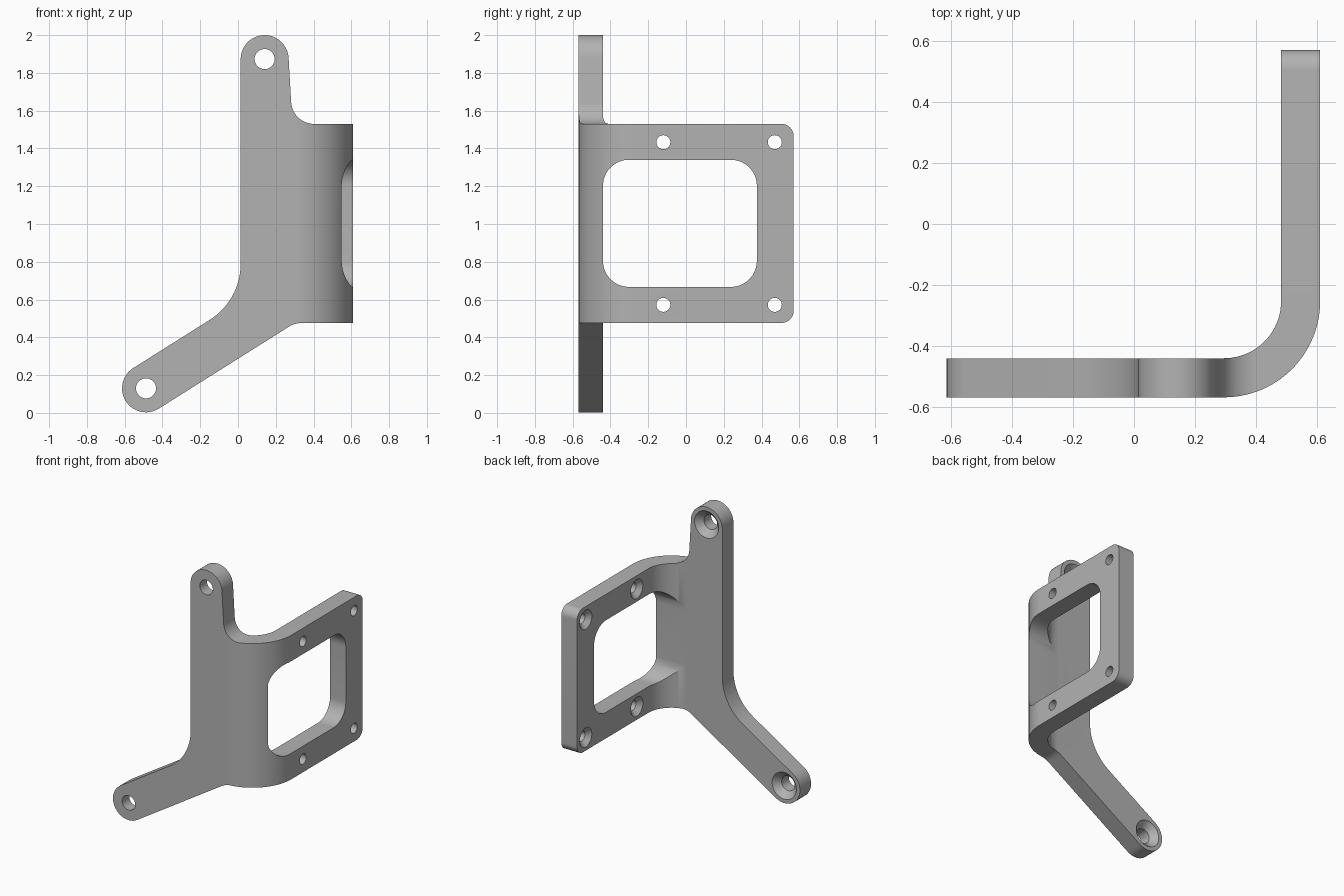
import bpy, bmesh, math
from mathutils import Vector, Matrix

if "Cube" in bpy.data.objects:
    bpy.data.objects.remove(bpy.data.objects["Cube"], do_unlink=True)

grey = bpy.data.materials.new("metal_grey")
grey.use_nodes = True
colour = (0.45, 0.45, 0.45, 1)
grey.diffuse_color = colour
grey.node_tree.nodes["Principled BSDF"].inputs["Base Color"].default_value = colour


def arc(cx, cy, r, a0, a1, steps=24):
    angles = [math.radians(a0 + (a1 - a0) * i / steps) for i in range(steps + 1)]
    return [(cx + r * math.cos(a), cy + r * math.sin(a)) for a in angles]


def fillet(before, corner, after, r, steps=16):
    """Points of a round of radius r at a corner."""
    p = Vector(corner)
    u = (Vector(before) - p).normalized()
    v = (Vector(after) - p).normalized()
    half = u.angle(v) / 2
    centre = p + (u + v).normalized() * r / math.sin(half)
    start = p + u * r / math.tan(half) - centre
    end = p + v * r / math.tan(half) - centre
    sweep = math.atan2(start.x * end.y - start.y * end.x, start.dot(end))
    return [tuple(centre + Matrix.Rotation(sweep * i / steps, 2) @ start)
            for i in range(steps + 1)]


def make_object(name, bm):
    bmesh.ops.recalc_face_normals(bm, faces=bm.faces)
    mesh = bpy.data.meshes.new(name)
    bm.to_mesh(mesh)
    bm.free()
    mesh.materials.append(grey)
    obj = bpy.data.objects.new(name, mesh)
    bpy.context.collection.objects.link(obj)
    return obj


def prism(name, points, place, low, high):
    """Extrude a 2D outline; place maps (a, b, depth) to a 3D point."""
    bm = bmesh.new()
    face = bm.faces.new([bm.verts.new(place(a, b, low)) for a, b in points])
    moved = bmesh.ops.extrude_face_region(bm, geom=[face])["geom"]
    shift = Vector(place(0, 0, high)) - Vector(place(0, 0, low))
    bmesh.ops.translate(bm, vec=shift, verts=[g for g in moved if isinstance(g, bmesh.types.BMVert)])
    return make_object(name, bm)


def lathe(name, profile, origin, axis):
    """Closed turned cutter from (radius, distance along axis) pairs."""
    bm = bmesh.new()
    turn = Vector((0, 0, 1)).rotation_difference(Vector(axis)).to_matrix()
    n = 48
    rings = [[bm.verts.new(Vector(origin) + turn @ Vector((x, y, h)))
              for x, y in arc(0, 0, r, 0, 360, n)[:-1]] for r, h in profile]
    for lower, upper in zip(rings, rings[1:]):
        for i in range(n):
            j = (i + 1) % n
            bm.faces.new((lower[i], lower[j], upper[j], upper[i]))
    bm.faces.new(rings[0])
    bm.faces.new(rings[-1])
    return make_object(name, bm)


def boolean(target, cutter, operation):
    mod = target.modifiers.new("cut", "BOOLEAN")
    mod.object, mod.operation, mod.solver = cutter, operation, "EXACT"
    bpy.context.view_layer.objects.active = target
    bpy.ops.object.modifier_apply(modifier=mod.name)
    bpy.data.objects.remove(cutter, do_unlink=True)


FRONT, BACK, SIDE, INNER, END = -0.568, -0.44, 0.61, 0.482, 0.57
BEND_X, BEND_Y = 0.295, -0.253
TOP, BOTTOM = 1.53, 0.476
LUG_R = 0.127
LUGS = [(0.141, 1.873), (-0.487, 0.13)]

# Bent plate, seen from above
plan = [(-1, BACK), (-1, FRONT)]
plan += arc(BEND_X, BEND_Y, SIDE - BEND_X, -90, 0, 40)
plan += [(SIDE, END), (INNER, END)]
plan += arc(BEND_X, BEND_Y, INNER - BEND_X, 0, -90, 40)
bracket = prism("bracket", plan, lambda a, b, d: (a, b, d), -0.2, 2.2)

# Outline of both arms and the flange, seen from the front
slope = 32.2
rise = math.tan(math.radians(slope))
upper_lug = arc(*LUGS[0], LUG_R, 2, 180)
lower_lug = arc(*LUGS[1], LUG_R, 90 + slope, 270 + slope)
left = upper_lug[-1][0]
elbow = (left, lower_lug[0][1] + (left - lower_lug[0][0]) * rise)
heel = (lower_lug[-1][0] + (BOTTOM - lower_lug[-1][1]) / rise, BOTTOM)
shoulder = (0.288, TOP)
outline = upper_lug + fillet(upper_lug[-1], elbow, lower_lug[0], 0.35)
outline += lower_lug + fillet(lower_lug[-1], heel, (1, BOTTOM), 0.13)
outline += [(1, BOTTOM), (1, TOP)] + fillet((1, TOP), shoulder, upper_lug[0], 0.122)
boolean(bracket, prism("outline", outline, lambda a, b, d: (a, d, b), -1, 1), "INTERSECT")

# Rounded outer corners of the flange
bm = bmesh.new()
bm.from_mesh(bracket.data)
corners = [e for e in bm.edges
           if all(v.co.y > END - 0.01 for v in e.verts)
           and abs(e.verts[0].co.z - e.verts[1].co.z) < 0.01]
bmesh.ops.bevel(bm, geom=corners, offset=0.065, segments=12, profile=0.5, affect="EDGES")
bm.to_mesh(bracket.data)
bm.free()

# Window through the flange
box = [(BACK + 0.0005, 0.667), (0.375, 0.667), (0.375, 1.34), (BACK + 0.0005, 1.34)]
window = []
for i, corner in enumerate(box):
    window += fillet(box[i - 1], corner, box[(i + 1) % 4], 0.138)
boolean(bracket, prism("window", window, lambda a, b, d: (d, a, b), 0.2, 1), "DIFFERENCE")


# Countersunk screw holes, opening on the inner faces
def screw_hole(origin, axis, r, sink):
    depth = sink - r
    profile = [(r, -0.2), (r, -depth), (sink, 0), (sink, 0.05)]
    boolean(bracket, lathe("screw_hole", profile, origin, axis), "DIFFERENCE")


for x, z in LUGS:
    screw_hole((x, BACK, z), (0, 1, 0), 0.053, 0.098)
for y in (-0.12, 0.47):
    for z in (0.572, 1.433):
        screw_hole((INNER, y, z), (-1, 0, 0), 0.037, 0.07)

bpy.ops.object.select_all(action="DESELECT")
bracket.select_set(True)
bpy.context.view_layer.objects.active = bracket
bpy.ops.object.shade_smooth_by_angle(angle=math.radians(30))
